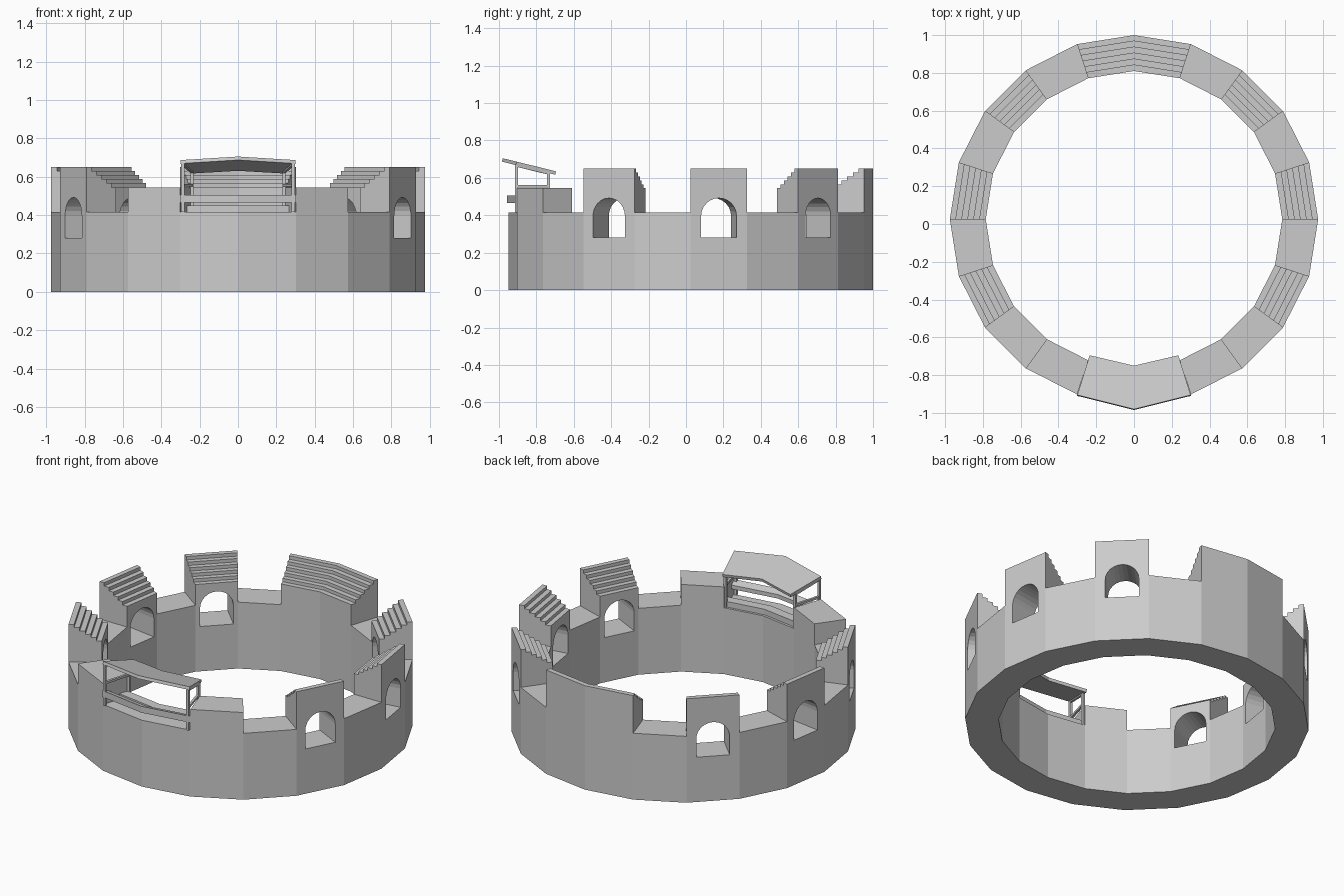
import bpy, bmesh, math
from mathutils import Vector, Matrix

if "Cube" in bpy.data.objects:
    bpy.data.objects.remove(bpy.data.objects["Cube"])

N, R_IN, R_OUT, CY = 20, 0.785, 0.975, 0.025
LOW, MID, TOP = 0.415, 0.545, 0.65


def pt(k, r, z):
    a = math.radians(18 * k)          # k = 0 at the back, k = 10 at the front
    return Vector((r * math.sin(a), CY + r * math.cos(a), z))


def finish(name, bm):
    bmesh.ops.remove_doubles(bm, verts=bm.verts, dist=1e-5)
    bmesh.ops.recalc_face_normals(bm, faces=bm.faces)
    me = bpy.data.meshes.new(name)
    bm.to_mesh(me)
    bm.free()
    ob = bpy.data.objects.new(name, me)
    bpy.context.collection.objects.link(ob)
    return ob


def face(bm, pts):
    bm.faces.new([bm.verts.new(p) for p in pts])


def sweep(bm, k0, k1, prof, closed=False, caps=True):
    """Sweep an (r, z) profile along the polygonal ring."""
    pairs = list(zip(prof, prof[1:] + prof[:1]))
    if not closed:
        pairs.pop()
    for k in range(k0, k1):
        for a, b in pairs:
            face(bm, [pt(k, *a), pt(k + 1, *a), pt(k + 1, *b), pt(k, *b)])
    if caps:
        for k in (k0, k1):
            face(bm, [pt(k, *p) for p in prof])


def prism(name, pts, offset):
    bm = bmesh.new()
    low = [Vector(p) for p in pts]
    up = [p + offset for p in low]
    face(bm, low)
    face(bm, up)
    n = len(low)
    for i in range(n):
        j = (i + 1) % n
        face(bm, [low[i], low[j], up[j], up[i]])
    return finish(name, bm)


def beam(name, a, b, t):
    d = b - a
    rot = d.to_track_quat('Z', 'Y').to_matrix().to_4x4()
    bm = bmesh.new()
    bmesh.ops.create_cube(bm, size=1, matrix=Matrix.Translation((a + b) / 2) @ rot
                          @ Matrix.Diagonal((t, t, d.length, 1)))
    return finish(name, bm)


# stepped seating profile and plain raised wall profile
steps = 6
stair = [(R_IN, LOW)]
for i in range(steps):
    z = MID + (TOP - MID) * i / (steps - 1)
    stair += [(R_IN + (R_OUT - R_IN) * i / steps, z),
              (R_IN + (R_OUT - R_IN) * (i + 1) / steps, z)]
stair.append((R_OUT, LOW))
plain = [(R_IN, LOW), (R_IN, MID), (R_OUT, MID), (R_OUT, LOW)]
raised = [(-1, 1, stair), (8, 9, plain), (11, 12, plain)]
arched = (2, 4, 6, 13, 15, 17)
raised += [(k, k + 1, stair) for k in arched]

# ring wall with stands as one watertight shell
bm = bmesh.new()
sweep(bm, 0, N, [(R_IN, LOW), (R_IN, 0), (R_OUT, 0), (R_OUT, LOW)], caps=False)
used = {k % N for a, b, _ in raised for k in range(a, b)}
for k in range(N):
    if k not in used:
        sweep(bm, k, k + 1, [(R_IN, LOW), (R_OUT, LOW)], caps=False)
for a, b, prof in raised:
    sweep(bm, a, b, prof)
arena = finish("ring_wall", bm)

# arched gateways cut through the six side stands
w, sill, spring = 0.096, 0.28, 0.396
arch = [(-w, sill), (w, sill)] + [(w * math.cos(math.pi * i / 12), spring + w * math.sin(math.pi * i / 12))
                                  for i in range(13)]
cutters = []
for k in arched:
    a = math.radians(18 * (k + 0.5))
    out, side = Vector((math.sin(a), math.cos(a), 0)), Vector((math.cos(a), -math.sin(a), 0))
    base = Vector((0, CY, 0)) + out * 0.7
    c = prism("arch_cutter", [base + side * s + Vector((0, 0, z)) for s, z in arch], out * 0.35)
    c.hide_render = True
    cutters.append(c)
    m = arena.modifiers.new("arch", 'BOOLEAN')
    m.operation, m.solver, m.object = 'DIFFERENCE', 'EXACT', c
bpy.context.view_layer.objects.active = arena
for m in list(arena.modifiers):
    bpy.ops.object.modifier_apply(modifier=m.name)
for c in cutters:
    bpy.data.objects.remove(c)

# counter and bench of the covered box
E = 0.0
for name, prof in (("box_counter", [(0.935, 0.465), (0.982, 0.465), (0.982, 0.505), (0.935, 0.49)]),
                   ("box_bench", [(0.80, LOW), (0.86, LOW), (0.86, 0.45), (0.80, 0.45)])):
    bm = bmesh.new()
    sweep(bm, 9, 11, prof, closed=True)
    finish(name, bm)

# tilted roof: one sloping plane with a chevron outline
def roof_z(y):
    return 0.685 - 0.245 * (y + 0.98)

outline = [(0, -0.98), (0.30, -0.905), (0.235, -0.695), (0, -0.75), (-0.235, -0.695), (-0.30, -0.905)]
prism("box_roof", [(x, y, roof_z(y) + 0.02) for x, y in outline], Vector((0, -0.0045, -0.018)))

# posts, side rails and roof beams
for k, s in ((9, "right"), (11, "left")):
    x = 1 if k == 9 else -1
    f, b = Vector((x * 0.288, -0.905, 0)), Vector((x * 0.24, -0.735, 0))
    for p, where in ((f, "front"), (b, "rear")):
        beam(f"{where}_post_{s}", p + Vector((0, 0, LOW)), p + Vector((0, 0, roof_z(p.y) + 0.005)), 0.016)
    up = Vector((0, 0, 0.555))
    beam(f"side_rail_{s}", f + up, b + up, 0.014)
    beam(f"roof_beam_{s}", f + Vector((0, 0, roof_z(f.y))), b + Vector((0, 0, roof_z(b.y))), 0.014)
